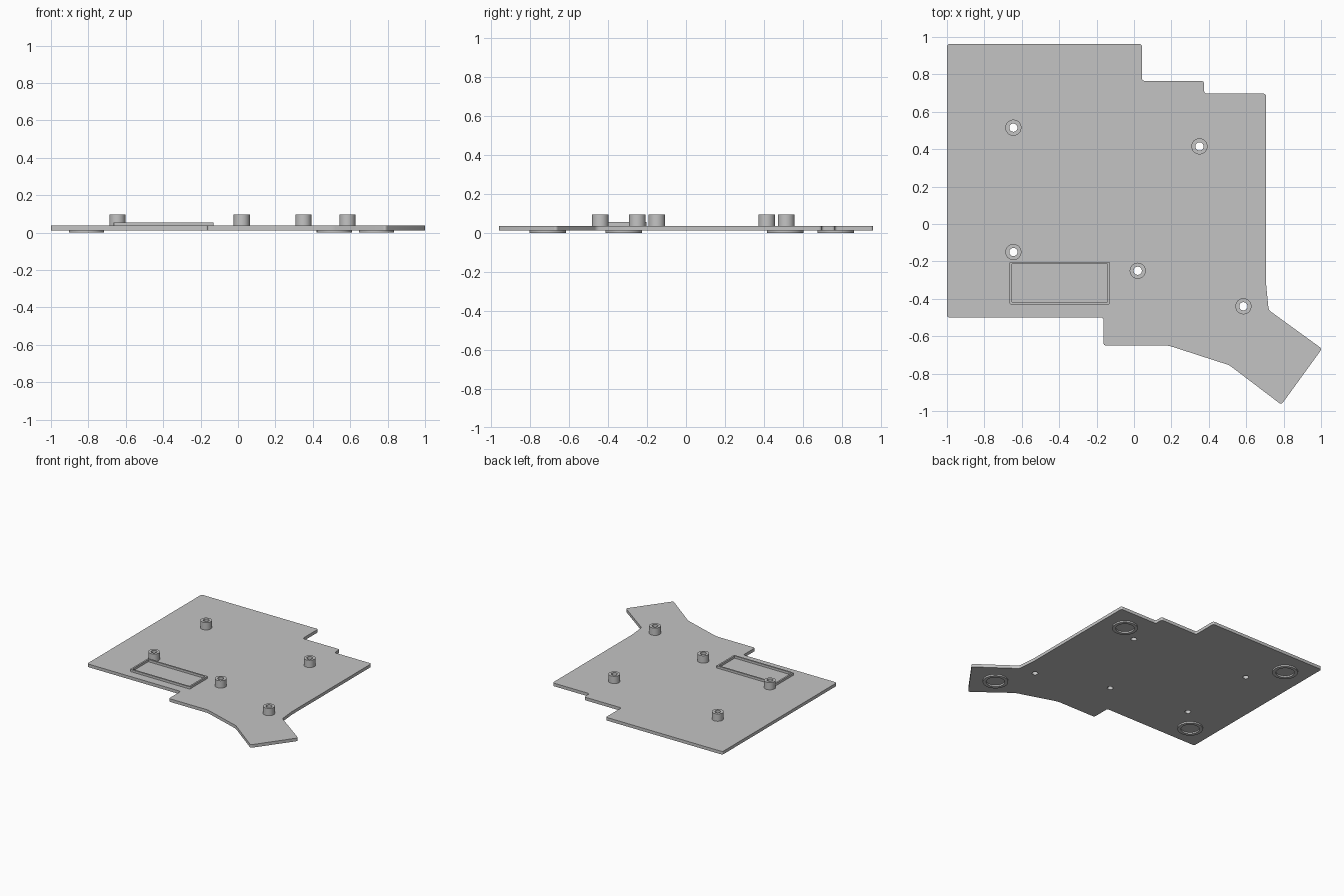
import bpy, bmesh
from math import cos, sin, tau
from mathutils import Vector

if "Cube" in bpy.data.objects:
    bpy.data.objects.remove(bpy.data.objects["Cube"], do_unlink=True)

grey = bpy.data.materials.new("plain grey")
grey.use_nodes = True
tone = (0.55, 0.55, 0.55, 1)
grey.diffuse_color = tone
grey.node_tree.nodes["Principled BSDF"].inputs["Base Color"].default_value = tone


def circle(x, y, r, n=40):
    return [(x + r * cos(tau * i / n), y + r * sin(tau * i / n)) for i in range(n)]


def rounded(points, r, steps=4):
    """Round every corner of a closed outline."""
    pts = [Vector(p) for p in points]
    out = []
    for i, p in enumerate(pts):
        a = p + (pts[i - 1] - p).normalized() * r
        b = p + (pts[(i + 1) % len(pts)] - p).normalized() * r
        for k in range(steps + 1):
            t = k / steps
            out.append(a * (1 - t) ** 2 + p * 2 * t * (1 - t) + b * t * t)
    return out


def rectangle(x0, x1, y0, y1):
    return [(x0, y0), (x1, y0), (x1, y1), (x0, y1)]


def slab(name, loops, z0, z1):
    """Flat solid between two heights; the loops after the first are holes."""
    curve = bpy.data.curves.new(name + "_outline", "CURVE")
    curve.dimensions = "2D"
    curve.fill_mode = "BOTH"
    curve.extrude = (z1 - z0) / 2
    for loop in loops:
        spline = curve.splines.new("POLY")
        spline.points.add(len(loop) - 1)
        for point, (x, y) in zip(spline.points, loop):
            point.co = (x, y, 0, 1)
        spline.use_cyclic_u = True
    source = bpy.data.objects.new(name + "_outline", curve)
    bpy.context.scene.collection.objects.link(source)
    depsgraph = bpy.context.evaluated_depsgraph_get()
    mesh = bpy.data.meshes.new_from_object(source.evaluated_get(depsgraph))
    bpy.data.objects.remove(source, do_unlink=True)

    bm = bmesh.new()
    bm.from_mesh(mesh)
    bmesh.ops.remove_doubles(bm, verts=bm.verts, dist=0.0002)
    bmesh.ops.translate(bm, verts=bm.verts, vec=(0, 0, (z0 + z1) / 2))
    bmesh.ops.recalc_face_normals(bm, faces=bm.faces)
    bm.to_mesh(mesh)
    bm.free()
    mesh.materials.clear()
    mesh.materials.append(grey)
    obj = bpy.data.objects.new(name, mesh)
    bpy.context.scene.collection.objects.link(obj)
    bpy.ops.object.select_all(action="DESELECT")
    obj.select_set(True)
    bpy.context.view_layer.objects.active = obj
    bpy.ops.object.shade_smooth_by_angle()
    return obj


BOTTOM, TOP = 0.012, 0.037
posts = [(-0.645, 0.515), (0.35, 0.415), (-0.645, -0.15), (0.02, -0.25), (0.585, -0.44)]
feet = [(-0.81, 0.77), (0.515, 0.51), (-0.81, -0.32), (0.74, -0.71)]
bore = 0.022

# Base plate with stepped outline and angled thumb corner
outline = [(-1, 0.962), (0.043, 0.962), (0.043, 0.765), (0.375, 0.765),
           (0.375, 0.697), (0.706, 0.697), (0.706, -0.32), (0.72, -0.46),
           (1.005, -0.667), (0.788, -0.966), (0.51, -0.755), (0.185, -0.65),
           (-0.163, -0.65), (-0.163, -0.5), (-1, -0.5)]
slab("base_plate", [rounded(outline, 0.016)] + [circle(x, y, bore) for x, y in posts],
     BOTTOM, TOP)

# Hollow screw posts
for i, (x, y) in enumerate(posts):
    slab(f"screw_post_{i + 1}", [circle(x, y, 0.043), circle(x, y, bore)], TOP, 0.096)

# Raised rectangular frame
slab("raised_frame", [rounded(rectangle(-0.665, -0.13, -0.43, -0.202), 0.008),
                      rectangle(-0.652, -0.143, -0.417, -0.215)], TOP, 0.055)

# Ring feet under the plate
for i, (x, y) in enumerate(feet):
    slab(f"ring_foot_{i + 1}", [circle(x, y, 0.094), circle(x, y, 0.068)], 0, BOTTOM)
